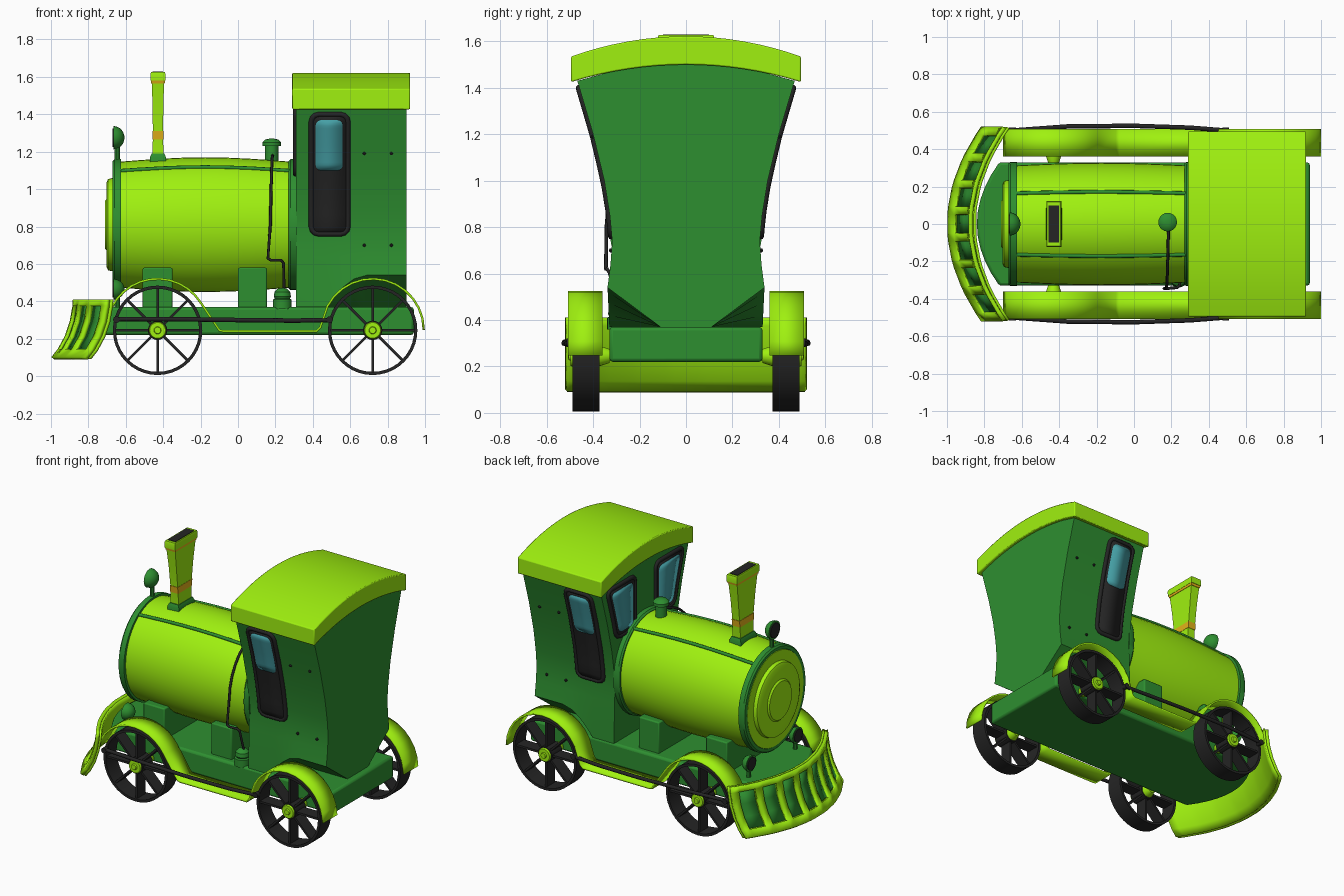
import bpy, bmesh
from math import sin, cos, pi, sqrt, radians

if "Cube" in bpy.data.objects:
    bpy.data.objects.remove(bpy.data.objects["Cube"])

LIME, GREEN, DARK = (.35, .88, .005, 1), (.027, .275, .03, 1), (.018, .018, .018, 1)
GLASS, ORANGE = (.06, .35, .38, 1), (.78, .45, .01, 1)
mats = {}


def mat(col):
    if col not in mats:
        mats[col] = bpy.data.materials.new("paint")
        mats[col].diffuse_color = col
    return mats[col]


def add(name, data, col, mirror):
    data.materials.append(mat(col))
    ob = bpy.data.objects.new(name, data)
    bpy.context.collection.objects.link(ob)
    if mirror:
        m = ob.modifiers.new("mirror", 'MIRROR')
        m.use_axis = (False, True, False)
        m.use_mirror_merge = False
    return ob


def loft(name, rings, col, mirror=False, loop=False, bevel=0):
    """Join equal closed rings of points, capped at the ends or looped round."""
    bm = bmesh.new()
    vs = [[bm.verts.new(p) for p in r] for r in rings]
    n = len(vs[0])
    for a, b in zip(vs, vs[1:] + (vs[:1] if loop else [])):
        for i in range(n):
            j = (i + 1) % n
            bm.faces.new((a[i], a[j], b[j], b[i]))
    if not loop:
        bm.faces.new(vs[0])
        bm.faces.new(vs[-1])
    bmesh.ops.recalc_face_normals(bm, faces=bm.faces)
    me = bpy.data.meshes.new(name)
    bm.to_mesh(me)
    ob = add(name, me, col, mirror)
    if bevel:
        m = ob.modifiers.new("bevel", 'BEVEL')
        m.width, m.segments, m.limit_method = bevel, 2, 'ANGLE'
    return ob


def sheet(name, rows, col, thick, mirror=False, keep=lambda i, j: True):
    """Grid of points given thickness; keep() picks the cells."""
    w = len(rows[0])
    faces = [(i * w + j, i * w + j + 1, (i + 1) * w + j + 1, (i + 1) * w + j)
             for i in range(len(rows) - 1) for j in range(w - 1) if keep(i, j)]
    me = bpy.data.meshes.new(name)
    me.from_pydata([p for r in rows for p in r], [], faces)
    ob = add(name, me, col, mirror)
    m = ob.modifiers.new("solid", 'SOLIDIFY')
    m.thickness, m.offset = thick, 0
    return ob


def tube(name, pts, r, col, mirror=False, cyclic=False):
    cu = bpy.data.curves.new(name, 'CURVE')
    cu.dimensions, cu.bevel_depth, cu.bevel_resolution, cu.use_fill_caps = '3D', r, 2, True
    sp = cu.splines.new('POLY')
    sp.points.add(len(pts) - 1)
    for q, p in zip(sp.points, pts):
        q.co = (*p, 1)
    sp.use_cyclic_u = cyclic
    return add(name, cu, col, mirror)


def ring(axis, c, ra, rb=None, n=32):
    rb = ra if rb is None else rb
    out = []
    for k in range(n):
        a, b = ra * cos(2 * pi * k / n), rb * sin(2 * pi * k / n)
        d = {'x': (0, a, b), 'y': (a, 0, b), 'z': (a, b, 0)}[axis]
        out.append(tuple(u + v for u, v in zip(c, d)))
    return out


def rect(x0, x1, y0, y1, z):
    return [(x0, y0, z), (x1, y0, z), (x1, y1, z), (x0, y1, z)]


def box(name, x0, x1, y0, y1, z0, z1, col, bevel=0, mirror=False):
    return loft(name, [rect(x0, x1, y0, y1, z0), rect(x0, x1, y0, y1, z1)], col, mirror, bevel=bevel)


# Chassis with bowed nose
plan = [(.94, -.33), (.94, .33)] + [(-.84 + .12 * (t / 5) ** 2, .33 * t / 5) for t in range(5, -6, -1)]
loft("chassis", [[(x, y, z) for x, y in plan] for z in (.22, .37)], GREEN, bevel=.015)

# Boiler barrel, end rings, front door
CZ = .81
bulge = lambda t: (.312 + .015 * sin(pi * t), .335 + .025 * sin(pi * t))
bx = lambda t: -.65 + .95 * t
loft("boiler", [ring('x', (bx(k / 8), 0, CZ), *bulge(k / 8), 48) for k in range(9)], LIME)
for nm, a, b in (("front_ring", -.67, -.625), ("rear_ring", .27, .315)):
    loft(nm, [ring('x', (x, 0, CZ), ry, rz, 48) for x, ry, rz in
              ((a, .30, .32), (a, .325, .34), (a + .01, .332, .35), (b, .332, .35), (b, .30, .32))],
         GREEN, loop=True)
loft("boiler_front", [ring('x', (x, 0, CZ), r, r * 1.06, 48) for x, r in
                      ((-.64, .30), (-.672, .30), (-.672, .235), (-.695, .23), (-.702, .215),
                       (-.702, .13), (-.712, .12))], LIME)
a = radians(31.5)
tube("boiler_strip", [(bx(k / 8), bulge(k / 8)[0] * sin(a), CZ + bulge(k / 8)[1] * cos(a))
                      for k in range(9)], .011, GREEN, True)
for x0, x1 in ((-.51, -.35), (0, .155)):
    box("boiler_support", x0, x1, -.29, .29, .36, .58, GREEN, .008)

# Chimney
def stack(name, col, *levels):
    loft(name, [rect(-.428 - hx, -.428 + hx, -hy, hy, z) for z, hx, hy in levels], col)

stack("chimney_base", GREEN, (1.12, .043, .085), (1.17, .043, .085), (1.19, .034, .075))
stack("chimney", LIME, (1.18, .03, .068), (1.28, .027, .072), (1.45, .029, .092), (1.57, .033, .11))
stack("chimney_band", ORANGE, (1.265, .0295, .074), (1.31, .0295, .079))
stack("chimney_band_top", ORANGE, (1.565, .036, .113), (1.585, .039, .118))
stack("chimney_cap", LIME, (1.58, .04, .12), (1.615, .04, .122), (1.627, .036, .118))
stack("chimney_opening", DARK, (1.60, .028, .10), (1.63, .028, .10))

# Lamps
def lamp(name, y, z, foot, r, mirror):
    loft(name, [ring('x', (-.665 + .058 * sin(t * pi / 12), y, z), r * cos(t * pi / 12), n=20)
                for t in (0, 1, 2, 3, 4, 5, 5.8)], GREEN, mirror)
    loft(name + "_glass", [ring('x', (x, y, z), r * .8, n=20) for x in (-.66, -.671)], DARK, mirror)
    loft(name + "_stalk", [ring('z', (-.645, y, h), .014, n=10) for h in (foot, z)], GREEN, mirror)

lamp("head_lamp", 0, 1.275, 1.13, .062, False)
lamp("side_lamp", .25, .465, .36, .055, True)

# Whistle, pump and the pipe joining them
loft("whistle", [ring('z', (.18, .01, z), r, n=20) for z, r in
                 ((1.14, .036), (1.23, .036), (1.23, .05), (1.25, .05), (1.265, .035), (1.27, .012))], GREEN)
loft("pump", [ring('z', (.237, -.29, z), r, n=20) for z, r in
              ((.36, .05), (.41, .05), (.415, .04), (.425, .046), (.45, .042), (.467, .025), (.472, .008))], GREEN)
pipe = [(.185 - .012 * k / 8, -.342 * sin(k * pi / 16), CZ + .372 * cos(k * pi / 16)) for k in range(9)]
tube("pipe", pipe + [(.16, -.345, .63), (.175, -.345, .62), (.23, -.34, .62), (.243, -.33, .605),
                     (.247, -.29, .46)], .008, DARK)

# Cab: flared sides, rear wheel cut-outs
side = [(.37, .33), (.54, .338), (.64, .325), (.74, .318), (.85, .328), (1.0, .352), (1.2, .4), (1.43, .468)]

def hw(z):
    for (z0, y0), (z1, y1) in zip(side, side[1:]):
        if z <= z1:
            return y0 + (y1 - y0) * (z - z0) / (z1 - z0)
    return side[-1][1]

def cab_ring(x, zb):
    half = [(.11, .37), (hw(zb), zb)] + [(y, z) for z, y in side[2:]] + [(.25, 1.49)]
    pts = half + [(0, 1.51)] + [(-y, z) for y, z in reversed(half)]
    return [(x, y, z) for y, z in pts]

loft("cab", [cab_ring(x, zb) for x, zb in ((.31, .37), (.47, .37), (.51, .42), (.56, .475), (.62, .52),
                                           (.69, .54), (.9, .54))], GREEN)

# Roof
arc = [(-.495 + .99 * k / 16) for k in range(17)]
roof = [(y, 1.622 - .087 * (y / .495) ** 2) for y in arc]
roof += [(y, 1.50 - .075 * (y / .495) ** 2) for y in reversed(arc)]
loft("roof", [[(x, y, z) for y, z in roof] for x in (.29, .92)], LIME, bevel=.006)

# Cab doors and windows, moulded to the flared walls
def panel(name, lo, hi, z0, z1, place, col, thick, r=.03, frame=False):
    cuts = [0, .15, .5, 1]
    zs = [z0 + r * c for c in cuts] + [z0 + (z1 - z0) * k / 6 for k in range(1, 6)
                                       if z0 + r < z0 + (z1 - z0) * k / 6 < z1 - r]
    rows = []
    for z in zs + [z1 - r * c for c in reversed(cuts)]:
        d = min(r, z - z0, z1 - z)
        e = r - sqrt(max(0, r * r - (r - d) ** 2))
        u, v = lo(z) + e, hi(z) - e
        rows.append([place(u, z), place(v, z)])
    sheet(name, rows, col, thick, True)
    if frame:
        tube(name + "_frame", [q[0] for q in rows] + [q[1] for q in reversed(rows)], .014, DARK, True, True)

on_side = lambda off: lambda u, z: (u, hw(z) + off, z)
on_front = lambda off: lambda u, z: (.31 - off, u, z)
panel("door", lambda z: .392, lambda z: .588, .76, 1.40, on_side(.002), DARK, .016, .04, True)
panel("door_glass", lambda z: .415, lambda z: .56, 1.10, 1.37, on_side(.01), GLASS, .01)
panel("front_window", lambda z: .11, lambda z: hw(z) - .06, 1.08, 1.43, on_front(.002), DARK, .014, .04, True)
panel("front_glass", lambda z: .14, lambda z: hw(z) - .09, 1.11, 1.40, on_front(.009), GLASS, .01)
for x in (.675, .82):
    for z in (.70, 1.19):
        loft("rivet", [ring('y', (x, hw(z) + d, z), r, n=8) for d, r in ((-.01, .009), (.006, .009), (.01, .004))],
             DARK, True)

# Wheels
for wx in (-.43, .72):
    c = lambda y: (wx, y, .245)
    loft("wheel_rim", [ring('y', c(y), r, n=40) for y, r in
                       ((.372, .239), (.488, .239), (.488, .222), (.372, .222))], DARK, True, loop=True)
    loft("wheel_boss", [ring('y', c(y), .052, n=20) for y in (.375, .485)], DARK, True)
    loft("wheel_hub", [ring('y', c(y), r, n=20) for y, r in
                       ((.33, .03), (.375, .045), (.49, .046), (.497, .042), (.497, .02), (.507, .017))], LIME, True)
    for k in range(8):
        s, t = sin(k * pi / 4), cos(k * pi / 4)
        loft("wheel_spoke", [[(wx + r * t - w * s, y, .245 + r * s + w * t) for w, y in
                              ((-.007, .39), (.007, .39), (.007, .475), (-.007, .475))] for r in (.04, .23)],
             DARK, True)

# Mudguards with running board between
def bend(cx, a0, a1):
    return [(cx + .273 * cos(radians(a0 + (a1 - a0) * k / 12)), .247 + .273 * sin(radians(a0 + (a1 - a0) * k / 12)))
            for k in range(13)]

path = bend(-.43, 165, 32) + [(-.10, .245), (-.08, .24), (.42, .24), (.44, .26)] + bend(.72, 152, 0)
sheet("mudguard", [[(x, .36, z), (x, .508, z)] for x, z in path], LIME, .012, True)

# Coupling rods
tube("coupling_rod", [(-.65, .50, .305), (-.35, .522, .305), (0, .525, .30), (.3, .515, .297), (.49, .50, .30)],
     .012, DARK, True)
for x in (-.65, .49):
    loft("rod_end", [ring('y', (x, y, .302), .018, n=12) for y in (.48, .515)], DARK, True)

# Cowcatcher: curved lime grille over green slots
prof = [(-.868, .41), (-.87, .375), (-.885, .29), (-.912, .21), (-.95, .14), (-.985, .095)]
ys = [-.515]
for k in range(15):
    ys.append(ys[-1] + (.098 if k % 2 else .043))
grid = lambda off: [[(x + off + .18 * (y / .515) ** 2, y, z) for y in ys] for x, z in prof]
slot = lambda i, j: 1 <= i <= 3 and j % 2 == 1
sheet("cowcatcher_grille", grid(-.006), LIME, .022, keep=lambda i, j: not slot(i, j))
sheet("cowcatcher_slots", grid(.006), GREEN, .012, keep=slot)
sheet("cowcatcher_back", grid(.016), LIME, .014)

# Smooth shading with sharp creases
for ob in bpy.context.scene.objects:
    if ob.type == 'MESH':
        ob.select_set(True)
        bpy.context.view_layer.objects.active = ob
bpy.ops.object.shade_smooth_by_angle(angle=radians(35))

for m in bpy.data.materials:
    if m.users and not m.is_grease_pencil:
        m.use_nodes = True
        m.node_tree.nodes["Principled BSDF"].inputs["Base Color"].default_value = m.diffuse_color
